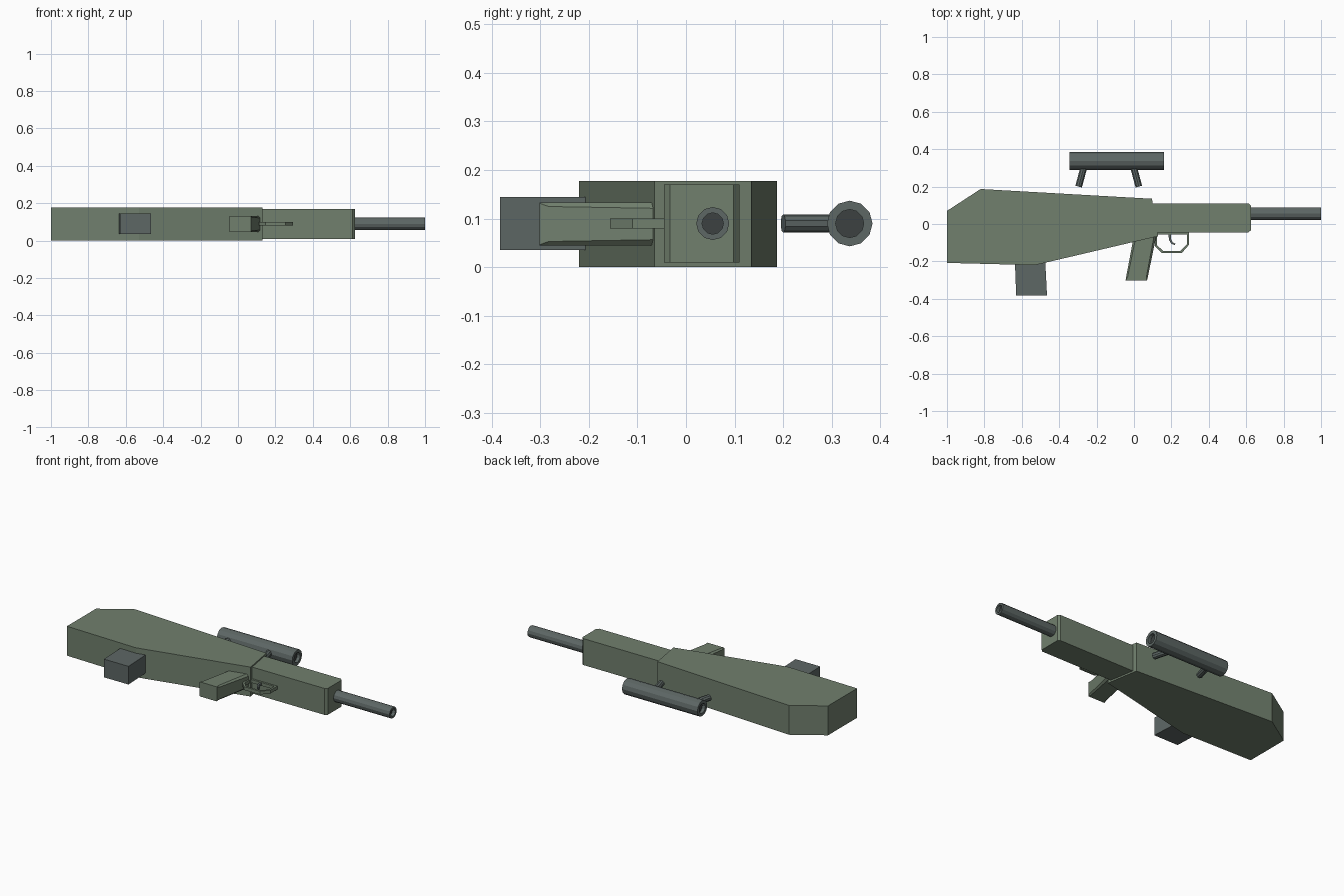
import bpy, bmesh, math
from mathutils import Vector, Matrix

if "Cube" in bpy.data.objects:
    bpy.data.objects.remove(bpy.data.objects["Cube"])


def material(name, col):
    m = bpy.data.materials.new(name)
    m.diffuse_color = (*col, 1)
    m.use_nodes = True
    m.node_tree.nodes["Principled BSDF"].inputs["Base Color"].default_value = m.diffuse_color
    return m


GREEN = material("olive_green", (0.165, 0.215, 0.155))
GREY = material("gun_grey", (0.11, 0.135, 0.13))
DARK = material("dark_bore", (0.045, 0.053, 0.052))
ZC = 0.09  # middle of the thickness


def finish(bm, name, *mats):
    bmesh.ops.recalc_face_normals(bm, faces=bm.faces)
    me = bpy.data.meshes.new(name)
    bm.to_mesh(me)
    bm.free()
    for m in mats:
        me.materials.append(m)
    ob = bpy.data.objects.new(name, me)
    bpy.context.collection.objects.link(ob)
    return ob


def loft(name, rings, mat, closed=False):
    """Join equal-length rings of points; cap the ends unless closed."""
    bm = bmesh.new()
    vs = [[bm.verts.new(p) for p in r] for r in rings]
    n = len(vs[0])
    pairs = list(zip(vs, vs[1:])) + ([(vs[-1], vs[0])] if closed else [])
    for a, b in pairs:
        for i in range(n):
            j = (i + 1) % n
            bm.faces.new((a[i], a[j], b[j], b[i]))
    if not closed:
        bm.faces.new(vs[0])
        bm.faces.new(vs[-1])
    return finish(bm, name, mat)


def prism(name, pts, z0, z1, mat):
    return loft(name, [[(x, y, z) for x, y in pts] for z in (z0, z1)], mat)


def tube(name, a, b, r, mat, sides=12, bores=(), inset=0.0, depth=0.02):
    """Cylinder from a to b; bores lists the x directions of recessed ends."""
    a, b = Vector(a), Vector(b)
    bm = bmesh.new()
    rot = (b - a).to_track_quat('Z', 'Y').to_matrix().to_4x4()
    bmesh.ops.create_cone(bm, cap_ends=True, segments=sides, radius1=r, radius2=r,
                          depth=(b - a).length,
                          matrix=Matrix.Translation((a + b) / 2) @ rot)
    bm.normal_update()
    for d in bores:
        cap = max(bm.faces, key=lambda f: f.normal.x * d + (len(f.verts) > 4))
        bmesh.ops.inset_region(bm, faces=[cap], thickness=inset)
        wall = bmesh.ops.extrude_discrete_faces(bm, faces=[cap])["faces"][0]
        bmesh.ops.translate(bm, verts=wall.verts, vec=(-d * depth, 0, 0))
        wall.material_index = 1
        bm.normal_update()
    return finish(bm, name, mat, DARK)


# stock
prism("stock", [(-1, -0.208), (-1, 0.07), (-0.82, 0.187), (0.096, 0.135),
                (0.13, -0.065), (-0.53, -0.22)], 0, 0.178, GREEN)

# receiver with chamfered front corners
prism("receiver", [(0.03, -0.045), (0.03, 0.11), (0.612, 0.11), (0.625, 0.098),
                   (0.625, -0.033), (0.612, -0.045)], 0.01, 0.17, GREEN)

# barrel and scope
tube("barrel", (0.6, 0.055, ZC), (1, 0.055, ZC), 0.034, GREY, 12, (1,), 0.012)
tube("scope", (-0.345, 0.337, ZC), (0.16, 0.337, ZC), 0.047, GREY, 12, (1, -1), 0.018)

# scope mounts
tube("rear_scope_mount", (-0.296, 0.2, ZC), (-0.265, 0.315, ZC), 0.019, GREY, 10)
tube("front_scope_mount", (0.026, 0.2, ZC), (-0.005, 0.315, ZC), 0.019, GREY, 10)

# magazine
prism("magazine", [(-0.637, -0.19), (-0.475, -0.19), (-0.465, -0.383), (-0.63, -0.383)],
      0.035, 0.145, GREY)


# grip: square foot, chamfered above
def grip_ring(y, x0, x1, c):
    z0, z1 = 0.045, 0.133
    return [(x, y, z) for x, z in [(x0 + c, z0), (x1 - c, z0), (x1, z0 + c), (x1, z1 - c),
                                   (x1 - c, z1), (x0 + c, z1), (x0, z1 - c), (x0, z0 + c)]]


loft("grip", [grip_ring(-0.302, -0.045, 0.07, 0.001), grip_ring(-0.283, -0.042, 0.074, 0.008),
              grip_ring(-0.05, 0.002, 0.122, 0.012)], GREEN)

# trigger guard: closed hexagonal band
guard = [(0.112, -0.045), (0.295, -0.045), (0.295, -0.11), (0.255, -0.156),
         (0.148, -0.156), (0.112, -0.118)]
cx, cy, t = 0.204, -0.1, 0.012
inner = [(cx + (x - cx) * (1 - t / 0.092), cy + (y - cy) * (1 - t / 0.055)) for x, y in guard]
loft("trigger_guard", [[(x, y, z) for x, y in ring] for ring, z in
                       ((guard, 0.08), (guard, 0.1), (inner, 0.1), (inner, 0.08))],
     GREEN, closed=True)

# trigger
prism("trigger", [(0.183, -0.045), (0.198, -0.045), (0.198, -0.08), (0.207, -0.098),
                  (0.222, -0.105), (0.218, -0.113), (0.2, -0.106), (0.187, -0.085)],
      0.083, 0.097, GREY)
